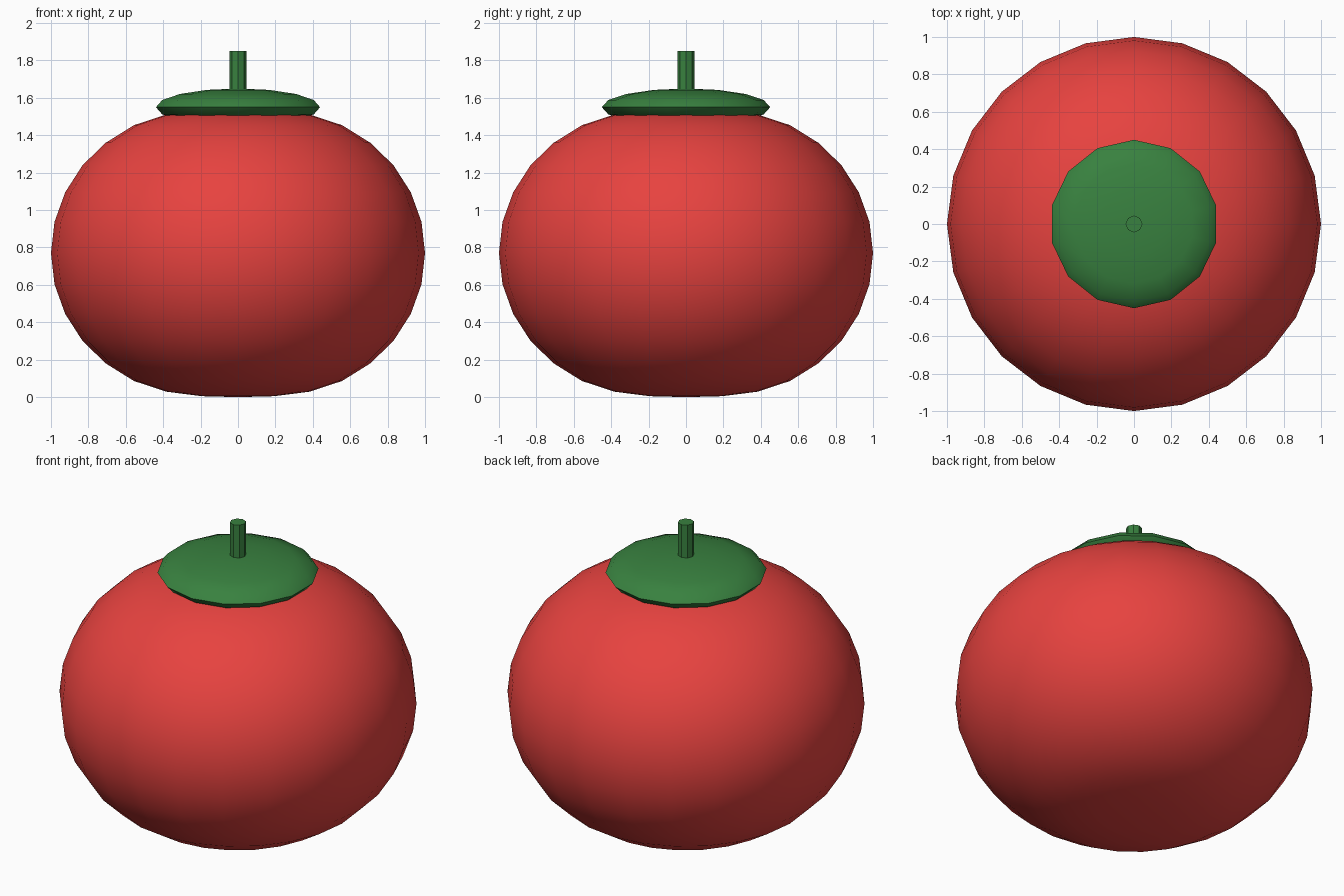
import bpy
import bmesh
import math

if "Cube" in bpy.data.objects:
    bpy.data.objects.remove(bpy.data.objects["Cube"])


def material(name, color):
    m = bpy.data.materials.new(name)
    m.diffuse_color = (*color, 1)
    m.use_nodes = True
    m.node_tree.nodes["Principled BSDF"].inputs["Base Color"].default_value = m.diffuse_color
    return m


def lathe(name, profile, sides, mat, smooth_angle=40):
    """Revolve (radius, z) points; a zero radius makes a pole."""
    bm = bmesh.new()
    rings = []
    for r, z in profile:
        if r < 1e-5:
            rings.append([bm.verts.new((0, 0, z))] * sides)
        else:
            angles = [math.pi / 2 + 2 * math.pi * i / sides for i in range(sides)]
            rings.append([bm.verts.new((r * math.cos(a), r * math.sin(a), z)) for a in angles])
    for low, high in zip(rings, rings[1:]):
        for i in range(sides):
            j = (i + 1) % sides
            quad = (low[i], low[j], high[j], high[i])
            bm.faces.new(list(dict.fromkeys(quad)))
    bmesh.ops.recalc_face_normals(bm, faces=bm.faces)
    mesh = bpy.data.meshes.new(name)
    bm.to_mesh(mesh)
    bm.free()
    ob = bpy.data.objects.new(name, mesh)
    bpy.context.collection.objects.link(ob)
    mesh.materials.append(mat)
    bpy.ops.object.select_all(action='DESELECT')
    ob.select_set(True)
    bpy.context.view_layer.objects.active = ob
    bpy.ops.object.shade_smooth_by_angle(angle=math.radians(smooth_angle))
    return ob


red = material("red_skin", (0.80, 0.055, 0.05))
green = material("green_leaf", (0.04, 0.22, 0.05))

# Fruit body: squashed sphere with flattened poles
half = [(1, 0), (0.981, 0.167), (0.924, 0.325), (0.831, 0.47), (0.707, 0.59),
        (0.556, 0.684), (0.383, 0.741), (0.195, 0.765), (0, 0.77)]
body = [(r, 0.77 - h) for r, h in reversed(half)] + [(r, 0.77 + h) for r, h in half[1:]]
lathe("fruit_body", body, 24, red)

# Leaf cap: flat low-poly disc
cap = []
for i in range(9):
    a = math.pi * i / 8
    cap.append((0.45 * math.sin(a), 1.55 - 0.1 * math.cos(a)))
lathe("leaf_cap", cap, 14, green)

# Stem
lathe("stem", [(0, 1.6), (0.045, 1.6), (0.045, 1.85), (0, 1.85)], 8, green)
